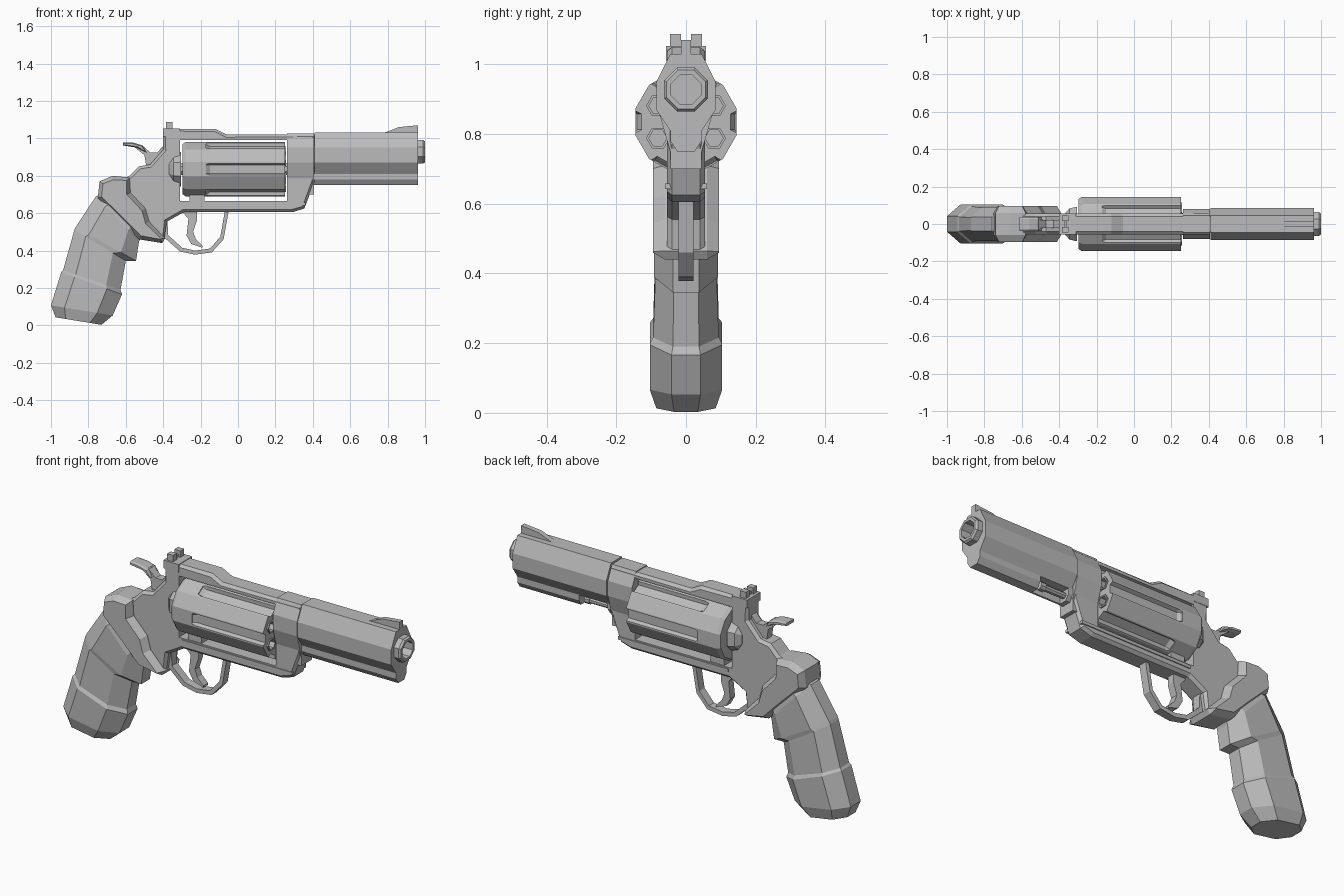
import bpy, bmesh, math
from mathutils import Vector

if "Cube" in bpy.data.objects:
    bpy.data.objects.remove(bpy.data.objects["Cube"])

STEEL = bpy.data.materials.new("plain_grey")
STEEL.use_nodes = True
STEEL.diffuse_color = (0.5, 0.5, 0.5, 1)
STEEL.node_tree.nodes["Principled BSDF"].inputs["Base Color"].default_value = (0.5, 0.5, 0.5, 1)


def finish(name, bm):
    bmesh.ops.recalc_face_normals(bm, faces=bm.faces)
    mesh = bpy.data.meshes.new(name)
    bm.to_mesh(mesh)
    bm.free()
    mesh.materials.append(STEEL)
    obj = bpy.data.objects.new(name, mesh)
    bpy.context.collection.objects.link(obj)
    return obj


def loft(name, rings):
    """Skin a row of equal rings and close both ends."""
    bm = bmesh.new()
    rows = [[bm.verts.new(p) for p in ring] for ring in rings]
    for a, b in zip(rows, rows[1:]):
        for i in range(len(a)):
            j = (i + 1) % len(a)
            bm.faces.new((a[i], a[j], b[j], b[i]))
    bm.faces.new(rows[0])
    bm.faces.new(rows[-1])
    return finish(name, bm)


def plate(name, profile, half, chamfer=0.0, drop=0.0):
    """Extrude an x-z profile across y, with optional chamfered rims."""
    body = half - drop
    obj = loft(name, [[(x, s * body, z) for x, z in profile] for s in (-1, 1)])
    if chamfer:
        bm = bmesh.new()
        bm.from_mesh(obj.data)
        caps = [f for f in bm.faces if abs(f.normal.y) > 0.9 and len(f.verts) == len(profile)]
        bmesh.ops.inset_individual(bm, faces=caps, thickness=chamfer, depth=drop)
        bm.to_mesh(obj.data)
        bm.free()
    return obj


def box(name, x, y, z):
    return loft(name, [[(a, y[0], z[0]), (a, y[1], z[0]), (a, y[1], z[1]), (a, y[0], z[1])] for a in x])


def section(name, half, x0, x1):
    """Extrude a mirrored y-z half section along x."""
    ring = half + [(-y, z) for y, z in reversed(half)]
    return loft(name, [[(x, y, z) for y, z in ring] for x in (x0, x1)])


def turned(name, stations, sides, y=0.0, z=0.0, phase=0.5):
    """Polygonal solid along x from (x, radius) stations."""
    angles = [(i + phase) * math.tau / sides for i in range(sides)]
    return loft(name, [[(x, y + r * math.cos(a), z + r * math.sin(a)) for a in angles] for x, r in stations])


def cut(target, cutter):
    mod = target.modifiers.new("cut", "BOOLEAN")
    mod.operation = "DIFFERENCE"
    mod.solver = "EXACT"
    mod.object = cutter
    bpy.context.view_layer.objects.active = target
    bpy.ops.object.modifier_apply(modifier=mod.name)
    bpy.data.objects.remove(cutter)


AXIS = 0.835   # height of the cylinder axis
BORE = 0.928   # height of the barrel axis

# Frame with the cylinder window
frame = plate("frame", [
    (-0.40, 1.05), (-0.12, 1.05), (-0.06, 1.02), (0.41, 1.02), (0.41, 0.77), (0.355, 0.625),
    (0.29, 0.605), (-0.29, 0.605), (-0.38, 0.555), (-0.395, 0.46), (-0.50, 0.50), (-0.62, 0.62),
    (-0.64, 0.77), (-0.58, 0.80), (-0.53, 0.85), (-0.47, 0.86), (-0.40, 0.94)], 0.055, 0.015, 0.015)
cut(frame, box("window_cutter", (-0.31, 0.262), (-0.3, 0.3), (0.665, 0.992)))
for s in (-1, 1):
    box("crane_ledge", (-0.29, 0.36), sorted((s * 0.03, s * 0.06)), (0.642, 0.658))
box("cylinder_stop", (-0.26, -0.18), (-0.05, 0.05), (0.65, 0.70))

# Barrel, forward housing and muzzle
barrel_half = [(0.045, 1.03), (0.085, 0.95), (0.085, 0.87), (0.045, 0.81)]
barrel = section("barrel", barrel_half, 0.41, 0.962)
section("barrel_housing", [(0.045, 1.025), (0.08, 0.95), (0.08, 0.87), (0.045, 0.75), (0.045, 0.70)],
        0.262, 0.405)
muzzle = turned("muzzle", [(0.95, 0.068), (0.99, 0.068), (1.0, 0.06)], 8, z=BORE)
for part in (barrel, muzzle):
    cut(part, turned("bore_cutter", [(0.8, 0.046), (1.1, 0.046)], 8, z=BORE))

# Underlug with the ejector rod showing on one side
lug = section("underlug", [(0.03, 0.83), (0.045, 0.81), (0.045, 0.78), (0.025, 0.75)], 0.40, 0.962)
cut(lug, box("rod_cutter", (0.43, 0.60), (-0.015, 0.1), (0.74, 0.808)))
turned("ejector_rod", [(0.41, 0.016), (0.55, 0.016), (0.55, 0.022), (0.58, 0.022)], 8, y=0.01, z=0.782)

# Fluted cylinder with six chambers
cylinder = turned("cylinder", [(-0.297, 0.138), (-0.28, 0.15), (0.25, 0.15)], 12, z=AXIS)
for i in range(6):
    a = i * math.tau / 6
    out, side = Vector((0, math.cos(a), math.sin(a))), Vector((0, -math.sin(a), math.cos(a)))
    centre = Vector((0, 0, AXIS))
    rings = []
    for x, depth in ((-0.17, 0.14), (-0.15, 0.127), (0.3, 0.127)):
        base = centre + Vector((x, 0, 0))
        rings.append([base + out * d + side * w for d, w in
                      ((depth, -0.022), (depth, 0.022), (0.165, 0.042), (0.165, -0.042))])
    cut(cylinder, loft("flute_cutter", rings))
    b = a + math.pi / 6
    cy, cz = 0.093 * math.cos(b), AXIS + 0.093 * math.sin(b)
    cut(cylinder, turned("chamber_cutter", [(-0.1, 0.026), (0.3, 0.026)], 6, cy, cz, 0))
    rim = turned("chamber_rim", [(0.24, 0.034), (0.257, 0.034)], 6, cy, cz, 0)
    cut(rim, turned("rim_cutter", [(0.2, 0.026), (0.3, 0.026)], 6, cy, cz, 0))
turned("cylinder_axle", [(-0.32, 0.035), (0.27, 0.035)], 8, z=AXIS)
turned("recoil_shield", [(-0.37, 0.06), (-0.345, 0.09), (-0.305, 0.1)], 8, z=AXIS)

# Sights
plate("front_sight", [(0.77, 1.025), (0.86, 1.06), (0.962, 1.07), (0.962, 1.025)], 0.014)
box("rear_sight_base", (-0.40, -0.31), (-0.057, 0.057), (1.01, 1.053))
for s in (-1, 1):
    box("rear_sight_post", (-0.385, -0.35), sorted((s * 0.015, s * 0.046)), (1.05, 1.087))
box("rear_sight_leaf", (-0.375, -0.36), (-0.03, 0.03), (1.05, 1.068))

# Hammer and its thumb spur
plate("hammer", [(-0.40, 0.96), (-0.43, 0.925), (-0.47, 0.925), (-0.515, 0.965), (-0.55, 0.95),
                 (-0.50, 0.91), (-0.49, 0.85), (-0.40, 0.85)], 0.022)
plate("hammer_spur", [(-0.615, 0.978), (-0.56, 0.977), (-0.51, 0.962), (-0.49, 0.925),
                      (-0.54, 0.95), (-0.615, 0.962)], 0.038, 0.006, 0.012)

# Trigger and its guard
plate("trigger", [(-0.31, 0.62), (-0.265, 0.57), (-0.275, 0.48), (-0.25, 0.435), (-0.19, 0.415),
                  (-0.19, 0.425), (-0.225, 0.46), (-0.24, 0.50), (-0.22, 0.56), (-0.22, 0.62)], 0.02)
guard = [(-0.40, 0.61), (-0.395, 0.47), (-0.31, 0.395), (-0.23, 0.378), (-0.14, 0.39),
         (-0.077, 0.46), (-0.05, 0.61)]
inner = [(-0.22 + (x + 0.22) * 0.88, 0.62 + (z - 0.62) * 0.91) for x, z in guard]
plate("trigger_guard", guard + inner[::-1], 0.022)

# Grip lofted from heel to neck: back point, front point, half width
stations = [((-0.975, 0.043), (-0.73, 0.003), 0.085), ((-1.0, 0.107), (-0.67, 0.053), 0.104),
            ((-0.945, 0.285), (-0.62, 0.166), 0.104), ((-0.935, 0.295), (-0.628, 0.19), 0.094),
            ((-0.875, 0.51), (-0.60, 0.345), 0.088), ((-0.868, 0.525), (-0.545, 0.345), 0.092),
            ((-0.76, 0.69), (-0.53, 0.445), 0.092), ((-0.73, 0.70), (-0.52, 0.47), 0.085)]
outline = [(0, 0.4), (0.22, 1), (0.75, 1), (1, 0.4), (1, -0.4), (0.75, -1), (0.22, -1), (0, -0.4)]
rings = [[(b[0] + (f[0] - b[0]) * t, w * s, b[1] + (f[1] - b[1]) * t) for t, s in outline]
         for b, f, w in stations]
loft("grip", rings)

# Grip shoulder wrapping the frame
plate("grip_shoulder", [(-0.75, 0.68), (-0.74, 0.77), (-0.67, 0.80), (-0.58, 0.79), (-0.575, 0.71),
                        (-0.495, 0.625), (-0.475, 0.555), (-0.39, 0.465), (-0.405, 0.44),
                        (-0.53, 0.46), (-0.63, 0.56)], 0.095, 0.022, 0.035)
